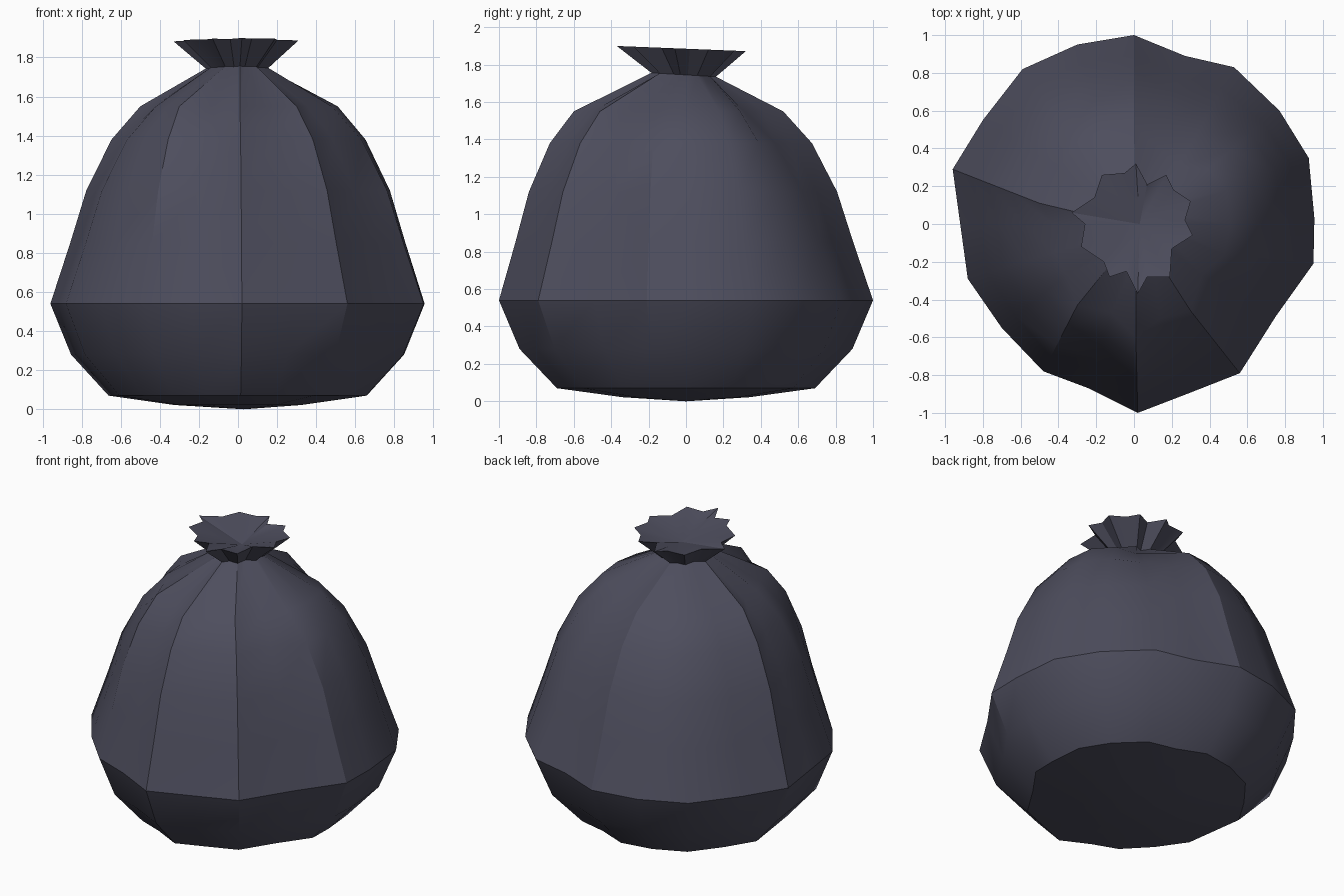
import bpy, bmesh, math

if "Cube" in bpy.data.objects:
    bpy.data.objects.remove(bpy.data.objects["Cube"])

# Outlines seen from above, 20 points each, anticlockwise from +x
BELLY = [(.955, .03), (.925, .35), (.77, .6), (.53, .83), (.27, .89),
         (0, 1), (-.3, .95), (-.59, .82), (-.8, .55), (-.96, .29),
         (-.92, 0), (-.88, -.29), (-.7, -.55), (-.48, -.78), (-.24, -.87),
         (.02, -1), (.28, -.9), (.56, -.79), (.75, -.49), (.95, -.21)]
SHOULDER = [(.51, 0), (.49, .18), (.39, .29), (.24, .31), (.12, .41),
            (0, .52), (-.16, .5), (-.31, .43), (-.4, .29), (-.5, .11),
            (-.43, 0), (-.42, -.15), (-.36, -.27), (-.3, -.43), (-.12, -.47),
            (.01, -.6), (.14, -.5), (.3, -.46), (.36, -.27), (.48, -.16)]
RIM = [(.27, .02), (.3, .12), (.21, .18), (.17, .26), (.07, .21),
       (.01, .32), (-.05, .27), (-.17, .26), (-.21, .14), (-.33, .06),
       (-.26, 0), (-.28, -.12), (-.16, -.2), (-.13, -.28), (-.04, -.25),
       (.02, -.37), (.07, -.28), (.19, -.28), (.2, -.13), (.31, -.06)]


def ring(outline, scale, z, tilt=0.0):
    return [(x * scale, y * scale, z - tilt * y) for x, y in outline]


def blend(t, z):
    return [(a[0] + (b[0] - a[0]) * t, a[1] + (b[1] - a[1]) * t, z)
            for a, b in zip(BELLY, SHOULDER)]


def loft(name, rings, material, bottom=None, top=None):
    bm = bmesh.new()
    loops = [[bm.verts.new(p) for p in r] for r in rings]
    n = len(loops[0])
    for lo, hi in zip(loops, loops[1:]):
        for i in range(n):
            j = (i + 1) % n
            bm.faces.new((lo[i], lo[j], hi[j], hi[i]))
    for centre, loop in ((bottom, loops[0][::-1]), (top, loops[-1])):
        if centre:
            c = bm.verts.new(centre)
            for i in range(n):
                bm.faces.new((loop[i], loop[(i + 1) % n], c))
    mesh = bpy.data.meshes.new(name)
    bm.to_mesh(mesh)
    bm.free()
    mesh.materials.append(material)
    obj = bpy.data.objects.new(name, mesh)
    bpy.context.collection.objects.link(obj)
    bpy.context.view_layer.objects.active = obj
    obj.select_set(True)
    bpy.ops.object.shade_smooth_by_angle(angle=math.radians(30))
    obj.select_set(False)


plastic = bpy.data.materials.new("dark_plastic")
plastic.diffuse_color = (.075, .075, .11, 1)
plastic.use_nodes = True
plastic.node_tree.nodes["Principled BSDF"].inputs["Base Color"].default_value = plastic.diffuse_color

# Filled sack: sagging base, belly, shoulder, tied neck, flared mouth
loft("tied_sack", [
    ring(BELLY, .34, .022),
    ring(BELLY, .69, .07),
    ring(BELLY, .89, .28),
    ring(BELLY, 1, .54),
    blend(.22, .85),
    blend(.4, 1.12),
    blend(.68, 1.38),
    blend(1, 1.55),
    ring(RIM, .5, 1.745, .03),
    ring(RIM, 1, 1.885, .04),
], plastic, bottom=(.03, 0, 0), top=(.03, 0, 1.81))
